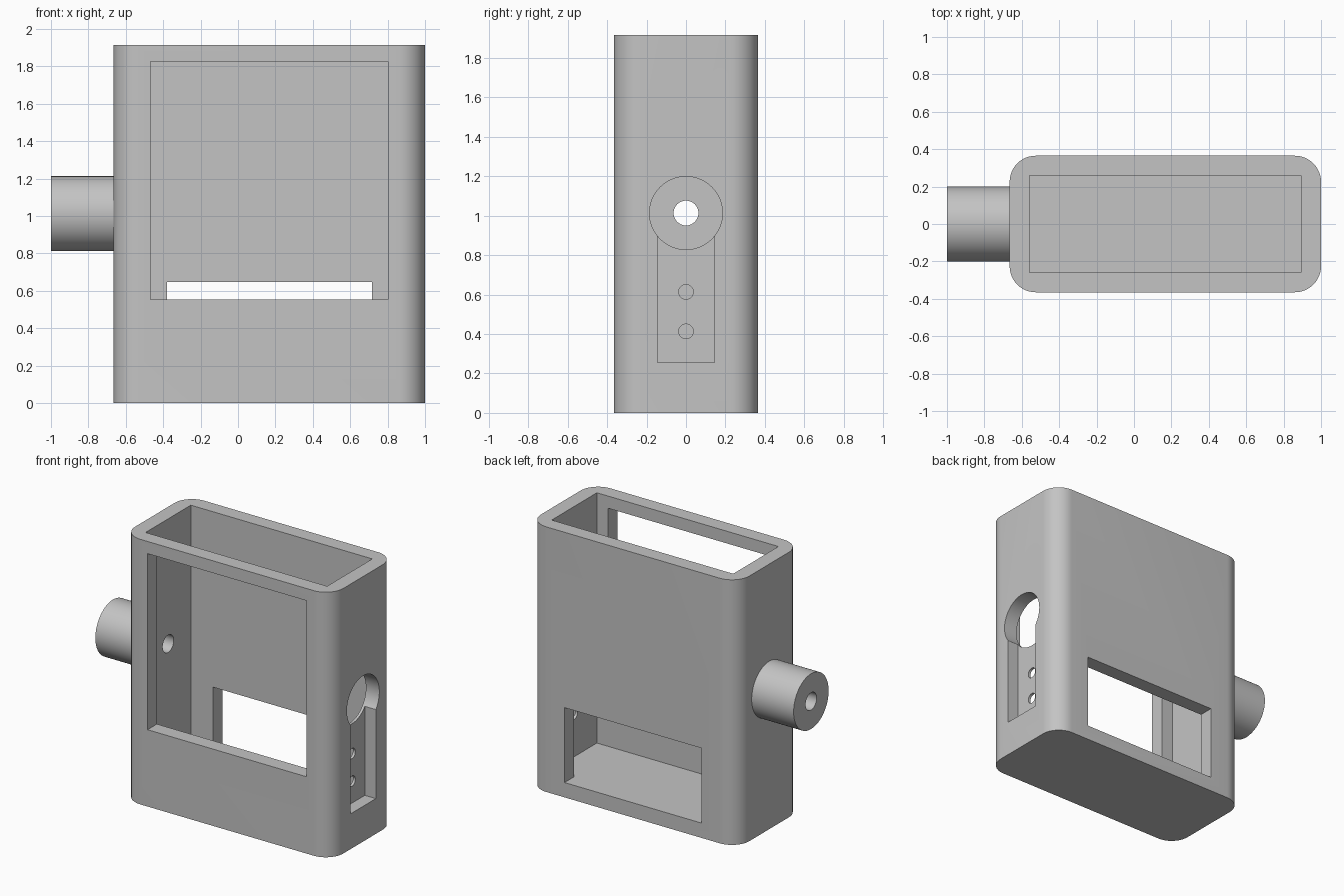
import bpy
import bmesh
import math
from mathutils import Matrix, Vector

default = bpy.data.objects.get("Cube")
if default:
    bpy.data.objects.remove(default, do_unlink=True)

# Overall dimensions
LEFT, RIGHT = 1.0, -0.665
DEPTH, HEIGHT = 0.365, 1.915
WALL, CORNER = 0.107, 0.14
MID = (LEFT + RIGHT) / 2
AXIS_Z = 1.013

grey = bpy.data.materials.new("plain grey")
grey.use_nodes = True
grey.diffuse_color = (0.55, 0.55, 0.55, 1)
grey.node_tree.nodes["Principled BSDF"].inputs["Base Color"].default_value = (0.55, 0.55, 0.55, 1)


def finish(name, bm):
    mesh = bpy.data.meshes.new(name)
    bm.to_mesh(mesh)
    bm.free()
    mesh.materials.append(grey)
    obj = bpy.data.objects.new(name, mesh)
    bpy.context.collection.objects.link(obj)
    return obj


def box(name, x, y, z, corner=0):
    """Box between (min, max) pairs, with optional rounded upright edges."""
    bm = bmesh.new()
    low, high = (Vector(v) for v in zip(x, y, z))
    bmesh.ops.create_cube(bm, size=1, matrix=Matrix.Translation((low + high) / 2)
                          @ Matrix.Diagonal((*(high - low), 1)))
    if corner:
        upright = [e for e in bm.edges
                   if abs(e.verts[0].co.z - e.verts[1].co.z) > 0.01]
        bmesh.ops.bevel(bm, geom=upright, offset=corner, segments=12,
                        profile=0.5, affect='EDGES')
    return finish(name, bm)


def rod(name, x, z, radius, sides=64):
    """Cylinder lying along x."""
    bm = bmesh.new()
    place = (Matrix.Translation((sum(x) / 2, 0, z))
             @ Matrix.Rotation(math.pi / 2, 4, 'Y'))
    bmesh.ops.create_cone(bm, cap_ends=True, segments=sides, radius1=radius,
                          radius2=radius, depth=x[1] - x[0], matrix=place)
    return finish(name, bm)


def cut(obj, cutters):
    """Subtract each cutter, then remove it."""
    for cutter in cutters:
        mod = obj.modifiers.new("cut", 'BOOLEAN')
        mod.operation = 'DIFFERENCE'
        mod.solver = 'EXACT'
        mod.object = cutter
        bpy.ops.object.select_all(action='DESELECT')
        bpy.context.view_layer.objects.active = obj
        obj.select_set(True)
        bpy.ops.object.modifier_apply(modifier=mod.name)
        bpy.data.objects.remove(cutter, do_unlink=True)


def smooth(obj):
    bpy.ops.object.select_all(action='DESELECT')
    bpy.context.view_layer.objects.active = obj
    obj.select_set(True)
    bpy.ops.object.shade_smooth_by_angle(angle=math.radians(30))


# Open-topped case with rounded upright corners
case = box("case", (RIGHT, LEFT), (-DEPTH, DEPTH), (0, HEIGHT), CORNER)
inner = DEPTH - WALL
cut(case, [
    # Inner cavity
    box("cavity", (RIGHT + WALL, LEFT - WALL), (-inner, inner), (WALL, HEIGHT + 0.2)),
    # Large front window
    box("front_window", (MID - 0.635, MID + 0.635), (-0.6, -0.1), (0.555, 1.827)),
    # Low back window, level with the cavity floor
    box("back_window", (MID - 0.548, MID + 0.548), (0.1, 0.6), (WALL, 0.648)),
    # Shallow slot in the left wall
    box("slot", (LEFT - 0.088, LEFT + 0.2), (-0.145, 0.145), (0.255, AXIS_Z)),
    # Round opening above the slot
    rod("round_opening", (LEFT - 0.3, LEFT + 0.2), AXIS_Z, 0.185),
    # Bore through the right wall
    rod("wall_bore", (RIGHT - 0.2, RIGHT + 0.3), AXIS_Z, 0.063, 32),
    # Screw holes in the slot
    *[rod("screw_hole", (LEFT - 0.3, LEFT + 0.2), z, 0.037, 32) for z in (0.413, 0.613)],
])
smooth(case)

# Hollow peg on the right side
peg = rod("side_peg", (-1.0, RIGHT + 0.02), AXIS_Z, 0.2)
cut(peg, [rod("peg_bore", (-1.2, RIGHT + 0.3), AXIS_Z, 0.063, 32)])
smooth(peg)
